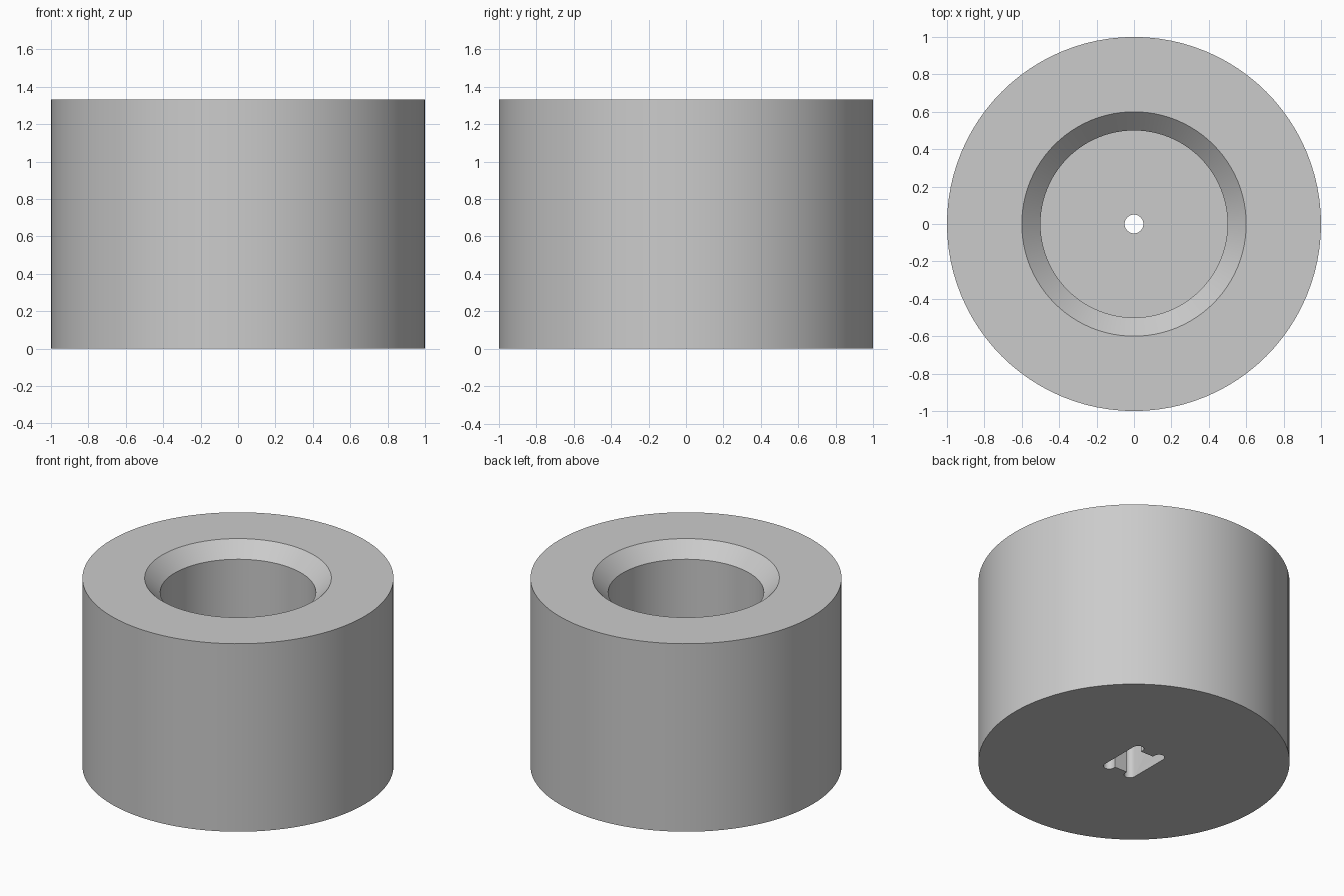
import bpy, bmesh
from math import pi, sin, cos, radians

cube = bpy.data.objects.get("Cube")
if cube:
    bpy.data.objects.remove(cube, do_unlink=True)

HEIGHT = 1.333
FLOOR = 0.5        # height of the bore floor
SLOT_DEPTH = 0.33
SEGMENTS = 96

grey = bpy.data.materials.new("light grey")
grey.use_nodes = True
colour = (0.6, 0.6, 0.6, 1)
grey.diffuse_color = colour
grey.node_tree.nodes["Principled BSDF"].inputs["Base Color"].default_value = colour


def make_object(name, bm):
    bmesh.ops.recalc_face_normals(bm, faces=bm.faces)
    mesh = bpy.data.meshes.new(name)
    bm.to_mesh(mesh)
    bm.free()
    obj = bpy.data.objects.new(name, mesh)
    bpy.context.collection.objects.link(obj)
    mesh.materials.append(grey)
    return obj


def lathe(name, profile):
    """Turn a closed (radius, height) profile around the z axis."""
    bm = bmesh.new()
    rings = []
    for i in range(SEGMENTS):
        a = 2 * pi * i / SEGMENTS
        rings.append([bm.verts.new((r * cos(a), r * sin(a), z)) for r, z in profile])
    n = len(profile)
    for i, ring in enumerate(rings):
        following = rings[(i + 1) % SEGMENTS]
        for j in range(n):
            k = (j + 1) % n
            bm.faces.new((ring[j], following[j], following[k], ring[k]))
    return make_object(name, bm)


def extrude_outline(name, outline, bottom, top):
    bm = bmesh.new()
    face = bm.faces.new([bm.verts.new((x, y, bottom)) for x, y in outline])
    result = bmesh.ops.extrude_face_region(bm, geom=[face])
    moved = [v for v in result["geom"] if isinstance(v, bmesh.types.BMVert)]
    bmesh.ops.translate(bm, verts=moved, vec=(0, 0, top - bottom))
    return make_object(name, bm)


# Round body with chamfered bore and a small through hole
body = lathe("body", [
    (0.05, 0), (1, 0), (1, HEIGHT), (0.6, HEIGHT),
    (0.5, HEIGHT - 0.1), (0.5, FLOOR), (0.05, FLOOR),
])

# Underside key slot: two round-ended lobes per end with a notch between
lobe_x, lobe_y, lobe_r, notch_y = 0.0875, 0.145, 0.0375, 0.13


def lobe(cx):
    angles = [radians(a) for a in range(0, 181, 15)]
    return [(cx + lobe_r * cos(a), lobe_y + lobe_r * sin(a)) for a in angles]


inner = lobe_x - lobe_r
half = lobe(lobe_x) + [(inner, notch_y), (-inner, notch_y)] + lobe(-lobe_x)
outline = half + [(-x, -y) for x, y in half]
cutter = extrude_outline("slot_cutter", outline, -0.1, SLOT_DEPTH)
cutter.hide_render = True

cut = body.modifiers.new("key_slot", "BOOLEAN")
cut.operation = "DIFFERENCE"
cut.solver = "EXACT"
cut.object = cutter

bpy.ops.object.select_all(action="DESELECT")
body.select_set(True)
bpy.context.view_layer.objects.active = body
bpy.ops.object.modifier_apply(modifier=cut.name)
bpy.data.objects.remove(cutter, do_unlink=True)
bpy.ops.object.shade_smooth_by_angle(angle=radians(30))
